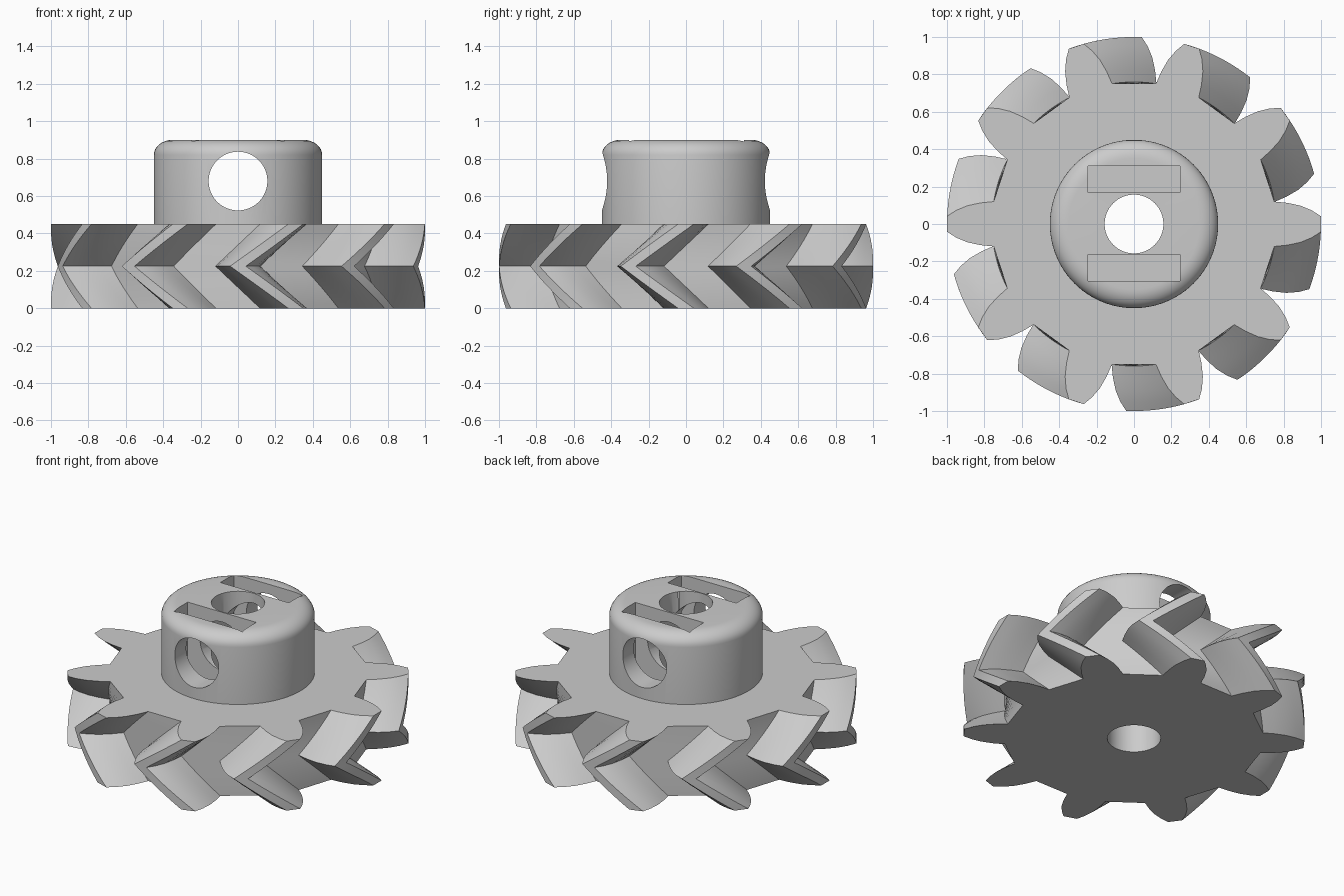
import bpy, bmesh, math
from mathutils import Matrix, Vector

cube = bpy.data.objects.get("Cube")
if cube:
    bpy.data.objects.remove(cube, do_unlink=True)

TEETH, TWIST, GEAR_H, LAYERS = 10, math.radians(18), 0.45, 16
HUB_R, TOP, BORE = 0.45, 0.90, 0.157

grey = bpy.data.materials.new("plain grey")
grey.use_nodes = True
grey.diffuse_color = (0.6, 0.6, 0.6, 1)
grey.node_tree.nodes["Principled BSDF"].inputs["Base Color"].default_value = (0.6, 0.6, 0.6, 1)


def finish(name, bm):
    bmesh.ops.recalc_face_normals(bm, faces=bm.faces)
    mesh = bpy.data.meshes.new(name)
    bm.to_mesh(mesh)
    bm.free()
    obj = bpy.data.objects.new(name, mesh)
    bpy.context.collection.objects.link(obj)
    mesh.materials.append(grey)
    return obj


def combine(target, tool, operation):
    # apply a boolean, then drop the helper
    bpy.context.view_layer.objects.active = target
    mod = target.modifiers.new(operation.lower(), 'BOOLEAN')
    mod.operation, mod.solver, mod.object = operation, 'EXACT', tool
    bpy.ops.object.modifier_apply(modifier=mod.name)
    bpy.data.objects.remove(tool, do_unlink=True)


def rod(name, radius, length, matrix):
    bm = bmesh.new()
    bmesh.ops.create_cone(bm, cap_ends=True, segments=64, radius1=radius,
                          radius2=radius, depth=length, matrix=matrix)
    return finish(name, bm)


def box(name, size, centre):
    bm = bmesh.new()
    bmesh.ops.create_cube(bm, size=1, matrix=Matrix.Translation(centre) @ Matrix.Diagonal((*size, 1)))
    return finish(name, bm)


# Herringbone gear: tooth outline twisted out to mid height and back
flank = [(0.75, 0.12), (0.82, 0.113), (0.89, 0.098), (0.95, 0.073), (0.999, 0.042)]
tooth = [(x, -y) for x, y in flank] + flank[::-1]
outline = [Matrix.Rotation(math.tau * k / TEETH, 3, 'Z') @ Vector((x, y, 0))
           for k in range(TEETH) for x, y in tooth]
bm = bmesh.new()
rings = []
for i in range(LAYERS + 1):
    t = i / LAYERS
    turn = Matrix.Rotation(-TWIST * (1 - abs(2 * t - 1)), 3, 'Z')
    rings.append([bm.verts.new(turn @ p + Vector((0, 0, GEAR_H * t))) for p in outline])
for low, high in zip(rings, rings[1:]):
    for j in range(len(low)):
        k = (j + 1) % len(low)
        bm.faces.new((low[j], low[k], high[k], high[j]))
bm.faces.new(rings[0])
bm.faces.new(rings[-1])
gear = finish("herringbone_gear", bm)

# Hub with a rounded top edge, sunk into the gear
profile = [(0, 0.3), (HUB_R, 0.3)]
for i in range(9):
    a = math.pi / 2 * i / 8
    profile.append((HUB_R - 0.1 + 0.1 * math.cos(a), TOP - 0.08 + 0.08 * math.sin(a)))
profile.append((0, TOP))
bm = bmesh.new()
points = [bm.verts.new((r, 0, z)) for r, z in profile]
edges = [bm.edges.new(pair) for pair in zip(points, points[1:])]
bmesh.ops.spin(bm, geom=points + edges, cent=(0, 0, 0), axis=(0, 0, 1),
               angle=math.tau, steps=96, use_merge=True)
bmesh.ops.remove_doubles(bm, verts=bm.verts, dist=0.0001)
combine(gear, finish("hub", bm), 'UNION')

# Shaft bore, cross hole and the two nut slots
combine(gear, rod("bore_cutter", BORE, 3, Matrix.Identity(4)), 'DIFFERENCE')
cross = Matrix.Translation((0, 0, 0.68)) @ Matrix.Rotation(math.pi / 2, 4, 'X')
combine(gear, rod("cross_hole_cutter", BORE, 2, cross), 'DIFFERENCE')
for y in (-0.235, 0.24):
    combine(gear, box("slot_cutter", (0.49, 0.142, 0.56), (0, y, 0.72)), 'DIFFERENCE')

# Smooth round surfaces, crisp edges
bpy.ops.object.select_all(action='DESELECT')
gear.select_set(True)
bpy.context.view_layer.objects.active = gear
bpy.ops.object.shade_smooth_by_angle(angle=math.radians(30))
